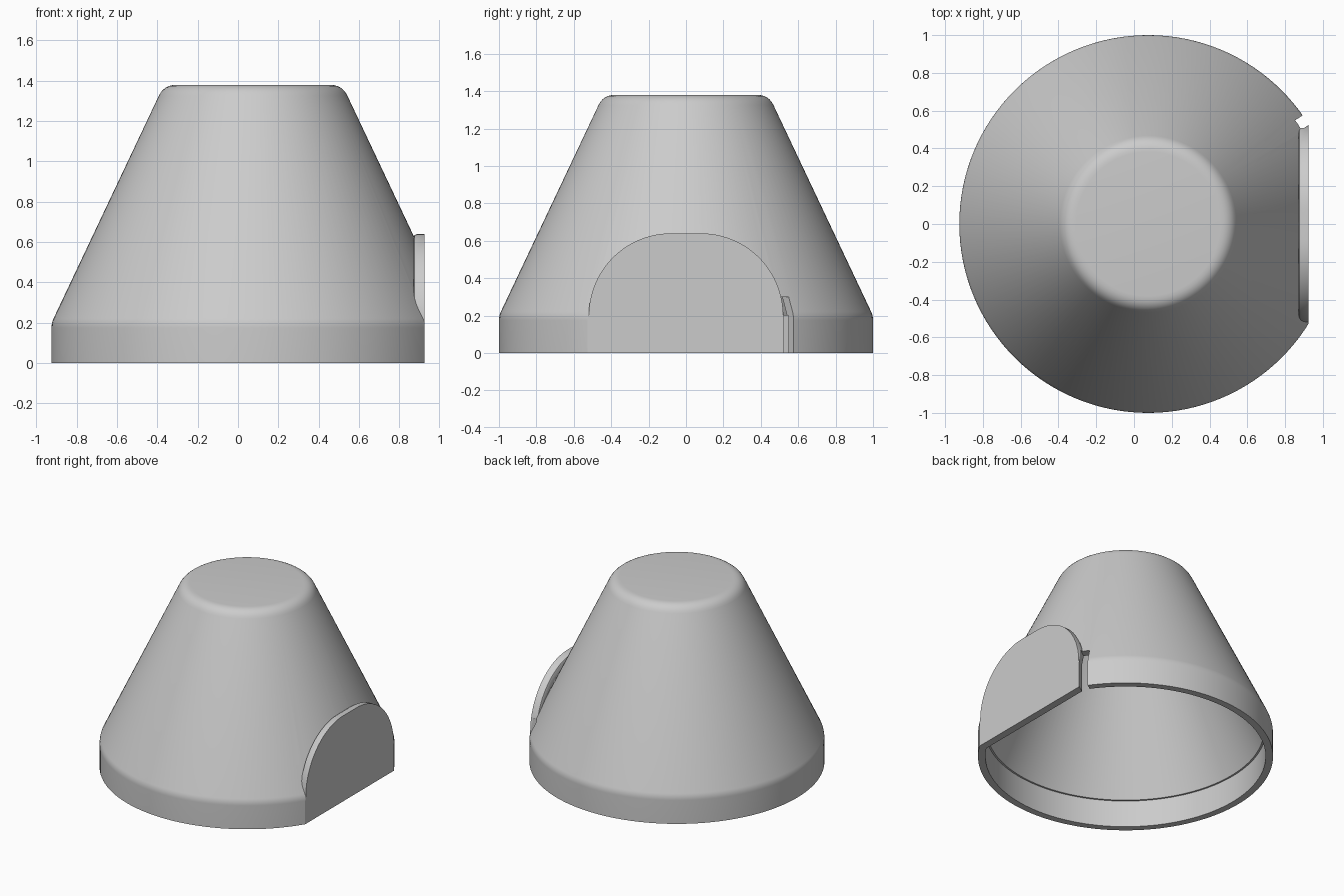
import bpy
import bmesh
from math import cos, sin, pi, radians
from mathutils import Matrix, Vector

AXIS_X = 0.075     # the cone axis sits off centre because one side is cut flat
FLAT_X = 0.925     # outer face of the flat plate
BACK_X = 0.87      # inner face of the flat plate
SEGMENTS = 128

cube = bpy.data.objects.get("Cube")
if cube:
    bpy.data.objects.remove(cube, do_unlink=True)

grey = bpy.data.materials.new("plain_grey")
grey.use_nodes = True
colour = (0.6, 0.6, 0.6, 1)
grey.diffuse_color = colour
grey.node_tree.nodes["Principled BSDF"].inputs["Base Color"].default_value = colour


def finish(name, bm):
    bmesh.ops.recalc_face_normals(bm, faces=bm.faces)
    mesh = bpy.data.meshes.new(name)
    bm.to_mesh(mesh)
    bm.free()
    mesh.materials.append(grey)
    obj = bpy.data.objects.new(name, mesh)
    bpy.context.collection.objects.link(obj)
    return obj


def loft(name, rings):
    """Closed solid through rings that all have the same point count."""
    bm = bmesh.new()
    loops = [[bm.verts.new(p) for p in ring] for ring in rings]
    for a, b in zip(loops, loops[1:]):
        for i in range(len(a)):
            j = (i + 1) % len(a)
            bm.faces.new((a[i], a[j], b[j], b[i]))
    bm.faces.new(loops[0][::-1])
    bm.faces.new(loops[-1])
    return finish(name, bm)


def revolve(name, profile):
    angles = [2 * pi * i / SEGMENTS for i in range(SEGMENTS)]
    return loft(name, [[(AXIS_X + r * cos(a), r * sin(a), z) for a in angles]
                       for r, z in profile])


def box(name, low, high, turn=0, pivot=(0, 0, 0)):
    low, high = Vector(low), Vector(high)
    bm = bmesh.new()
    bmesh.ops.create_cube(bm, size=1)
    place = (Matrix.Translation(pivot) @ Matrix.Rotation(turn, 4, 'Z')
             @ Matrix.Translation((low + high) / 2)
             @ Matrix.Diagonal((high - low).to_4d()))
    bmesh.ops.transform(bm, matrix=place, verts=bm.verts)
    return finish(name, bm)


def rounded(before, corner, after, size, steps=6):
    """Profile points that round off a corner."""
    c = Vector(corner)
    a = c + (Vector(before) - c).normalized() * size
    b = c + (Vector(after) - c).normalized() * size
    ts = [i / steps for i in range(steps + 1)]
    return [a * (1 - t) ** 2 + c * 2 * t * (1 - t) + b * t * t for t in ts]


def combine(target, tool, operation):
    mod = target.modifiers.new("cut", 'BOOLEAN')
    mod.operation, mod.solver, mod.object = operation, 'EXACT', tool
    graph = bpy.context.evaluated_depsgraph_get()
    result = bpy.data.meshes.new_from_object(target.evaluated_get(graph))
    target.modifiers.clear()
    target.data = result
    bpy.data.objects.remove(tool, do_unlink=True)


# Conical shell with softened shoulder and top rim
foot, shoulder, rim, centre = (1, 0), (1, 0.2), (0.442, 1.38), (0, 1.38)
outline = ([foot] + rounded(foot, shoulder, rim, 0.025)
           + rounded(shoulder, rim, centre, 0.06))
cover = revolve("cone_cover", outline)
combine(cover, box("flat_cutter", (FLAT_X, -2, -1), (3, 2, 3)), 'DIFFERENCE')


# Flat arched plate on the side, with a softened back edge
def arch(x, inset):
    r = 0.44 - inset
    right = [(0.08 + r * cos(a), 0.2 + r * sin(a))
             for a in [radians(90 * i / 20) for i in range(21)]]
    half = [(0.52 - inset, 0)] + right
    return [(x, y, z) for y, z in half + [(-y, z) for y, z in half[::-1]]]


plate = loft("side_plate", [arch(BACK_X, 0.016), arch(BACK_X + 0.005, 0.006),
                            arch(BACK_X + 0.016, 0), arch(FLAT_X, 0)])
combine(cover, plate, 'UNION')

# Hollow inside with a small ledge, stopping at the plate
cavity = revolve("cavity_cutter", [(0.95, -0.1), (0.95, 0.2), (0.937, 0.2), (0.41, 1.33)])
combine(cavity, box("cavity_limit", (BACK_X, -2, -1), (3, 2, 3)), 'DIFFERENCE')
combine(cover, cavity, 'DIFFERENCE')

# Narrow slot through the wall beside the plate
slot = box("slot_cutter", (0.85, -0.03, -0.1), (1.2, 0.03, 0.3),
           radians(33.4), (AXIS_X, 0, 0))
combine(cover, slot, 'DIFFERENCE')

# Smooth shading with sharp edges kept
bpy.ops.object.select_all(action='DESELECT')
cover.select_set(True)
bpy.context.view_layer.objects.active = cover
bpy.ops.object.shade_smooth_by_angle(angle=radians(30))
